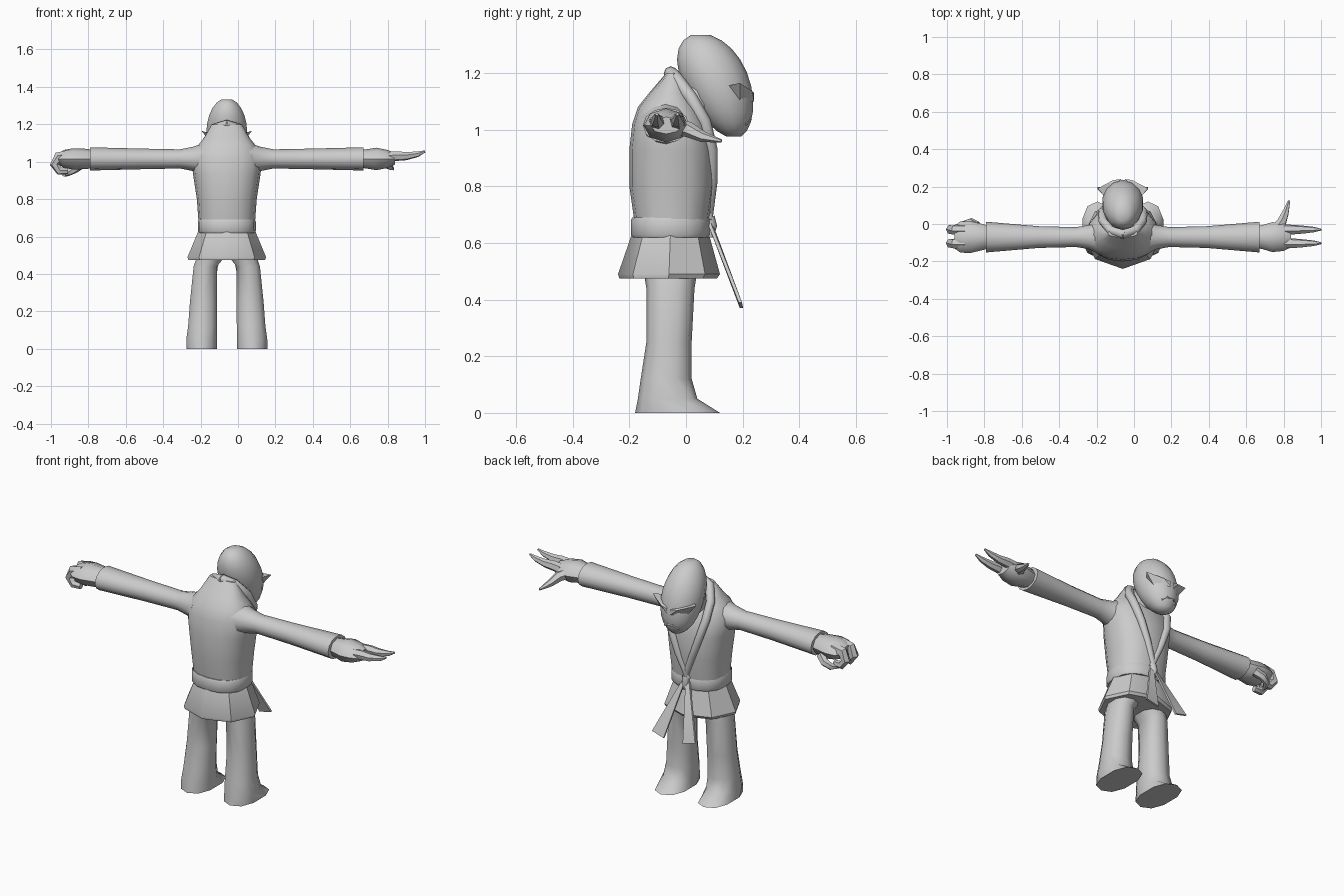
import bpy, bmesh, math
from mathutils import Vector

if "Cube" in bpy.data.objects:
    bpy.data.objects.remove(bpy.data.objects["Cube"])

MIDLINE = Vector((-.06, 0, 0))   # the body stands a little off centre
ARM_AXIS = Vector((0, -.07, 1.015))

grey = bpy.data.materials.new("plain_grey")
grey.use_nodes = True
grey.diffuse_color = (.6, .6, .6, 1)
shader = grey.node_tree.nodes["Principled BSDF"]
shader.inputs["Base Color"].default_value = grey.diffuse_color


def finish(name, bm, sharp_angle=50):
    """Turn a bmesh into a shaded object on the body's midline."""
    bmesh.ops.translate(bm, verts=bm.verts, vec=MIDLINE)
    bmesh.ops.recalc_face_normals(bm, faces=bm.faces)
    mesh = bpy.data.meshes.new(name)
    bm.to_mesh(mesh)
    bm.free()
    mesh.materials.append(grey)
    obj = bpy.data.objects.new(name, mesh)
    bpy.context.collection.objects.link(obj)
    bpy.ops.object.select_all(action='DESELECT')
    obj.select_set(True)
    bpy.context.view_layer.objects.active = obj
    bpy.ops.object.shade_smooth_by_angle(angle=math.radians(sharp_angle))


def oval(centre, across, along, sides, power=1):
    """Ring of points around a centre; a power below one makes it boxier."""
    def bend(value):
        return math.copysign(abs(value) ** power, value)
    turns = [math.tau * i / sides for i in range(sides)]
    return [centre + across * bend(math.cos(t)) + along * bend(math.sin(t))
            for t in turns]


def skin(name, loops, sharp_angle=50):
    """Bridge matching rings and cap both ends."""
    bm = bmesh.new()
    rings = [[bm.verts.new(point) for point in loop] for loop in loops]
    for low, high in zip(rings, rings[1:]):
        for i in range(len(low)):
            bm.faces.new((low[i - 1], low[i], high[i], high[i - 1]))
    bm.faces.new(rings[0])
    bm.faces.new(rings[-1])
    finish(name, bm, sharp_angle)


def upright(name, rings, sides=16, power=.85, sharp_angle=50):
    """Rings give height, back, front, and the two limits in x."""
    skin(name, [oval(Vector(((left + right) / 2, (back + front) / 2, z)),
                     Vector((0, (front - back) / 2, 0)),
                     Vector(((right - left) / 2, 0, 0)), sides, power)
                for z, back, front, left, right in rings], sharp_angle)


def symmetric(rings):
    """Expand height, back, front, half width into full rings."""
    return [(z, back, front, -half, half) for z, back, front, half in rings]


def limb(name, side, rings, sides=12):
    """Rings along the arm give distance, depth radius, height radius."""
    skin(name, [oval(ARM_AXIS + Vector((side * reach, 0, 0)),
                     Vector((0, depth, 0)), Vector((0, 0, height)), sides)
                for reach, depth, height in rings])


def tube(name, points, thickness, taper=0, sides=6, side=1):
    """Sweep a circle along points, narrowing towards the end."""
    path = [Vector((x * side, y, z)) for x, y, z in points]
    last = len(path) - 1
    loops, across = [], None
    for i, point in enumerate(path):
        ahead = (path[min(i + 1, last)] - path[max(i - 1, 0)]).normalized()
        across = ahead.orthogonal() if across is None else across
        across = (across - ahead * across.dot(ahead)).normalized()
        radius = thickness * (1 - taper * (i / last) ** 2)
        loops.append(oval(point, across * radius,
                          ahead.cross(across) * radius, sides))
    skin(name, loops)


def hull(name, points, side):
    bm = bmesh.new()
    for x, y, z in points:
        bm.verts.new((x * side, y, z))
    bmesh.ops.convex_hull(bm, input=bm.verts)
    finish(name, bm, 30)


# Jacket, belt and skirt
upright("jacket", symmetric([
    (.66, -.18, .08, .15), (.8, -.2, .1, .16), (.93, -.2, .1, .18),
    (1.02, -.19, .08, .19), (1.08, -.17, .05, .16), (1.13, -.13, .02, .12),
    (1.2, -.07, -.03, .08)]))
BELT_BACK, BELT_FRONT, BELT_HALF = -.19, .08, .15
upright("belt", symmetric([
    (z, BELT_BACK - swell, BELT_FRONT + swell, BELT_HALF + swell)
    for z, swell in ((.62, 0), (.63, .005), (.68, .005), (.69, 0))]))
upright("jacket_skirt", symmetric([
    (.475, -.235, .11, .205), (.49, -.24, .12, .21),
    (.635, BELT_BACK, BELT_FRONT, BELT_HALF)]),
    sides=8, power=1, sharp_angle=40)
tube("belt_knot", [(0, .08, .69), (0, .09, .66), (0, .085, .62)],
     thickness=.022, taper=.4, sides=8)

# Head: an egg leaning forward towards the chin
head_loops = []
for step in range(1, 12):
    lean = -math.cos(math.pi * step / 12)
    radius = math.sqrt(1 - lean * lean)
    head_loops.append(oval(
        Vector((0, .11 - .06 * lean, 1.155 + .185 * lean)),
        Vector((0, radius * (.12 + .018 * lean), 0)),
        Vector((radius * .112, 0, 0)), sides=14))
skin("head", head_loops)
tube("neck", [(0, -.02, 1.06), (0, .09, 1.15)], thickness=.085, sides=10)

# Frowning mouth
tube("mouth", [(x, .231 - 10 * x * x, 1.04 - 10 * x * x)
               for x in (-.045, -.02, .02, .045)], thickness=.006)

for label, side in (("left", 1), ("right", -1)):
    # Slanted brow ending in a point beside the head
    hull(label + "_brow", [
        (.01, .24, 1.1), (.01, .24, 1.13), (.135, .19, 1.165),
        (.1, .15, 1.155), (.075, .19, 1.09), (.05, .235, 1.135)], side)

    # Collar band running into the lapel
    tube(label + "_lapel", [
        (-.01, -.055, 1.2), (.065, -.035, 1.18), (.105, .015, 1.115),
        (.11, .065, 1.03), (.085, .09, .93), (.045, .092, .82),
        (-.01, .076, .68)], thickness=.025, taper=.3, sides=8, side=side)

    # Sleeve: blends into the shoulder and flares at the cuff
    limb(label + "_sleeve", side, [
        (.12, .095, .085), (.18, .065, .065), (.25, .053, .051),
        (.45, .058, .055), (.73, .082, .062)])

    # Trouser leg ending in the foot
    leg = [(0, -.18, .12, .05, .22), (.05, -.17, .04, .05, .22),
           (.12, -.16, .02, .05, .21), (.25, -.14, .02, .05, .2),
           (.44, -.14, .03, .05, .18), (.5, -.15, .04, 0, .16)]
    upright(label + "_leg", [(z, back, front, side * inner, side * outer)
                             for z, back, front, inner, outer in leg], sides=10)

    # Flat belt end widening as it hangs
    hull(label + "_belt_end", [
        (x, y + thick, z) for thick in (0, .012) for x, y, z in (
            (0, .078, .68), (.02, .076, .67),
            (.06, .19, .37), (.135, .186, .39))], side)

# Open hand
limb("open_palm", 1, [(.7, .055, .045), (.75, .065, .052), (.8, .08, .06),
                      (.86, .074, .048), (.9, .055, .03)], sides=8)
for label, y in (("front", -.103), ("back", -.03)):
    tube(label + "_straight_finger", [
        (.86, y, 1.025), (.91, y, 1.03), (.96, y, 1.03),
        (1.02, y, 1.04), (1.06, y, 1.055)], thickness=.028, taper=.8)
    # Matching finger of the closed hand
    tube(label + "_curled_finger", [
        (.84, y, 1.035), (.9, y, 1.025), (.92, y, .985),
        (.895, y, .95), (.85, y, .95)], thickness=.029, taper=.4, side=-1)
tube("open_thumb", [(.82, -.03, 1.01), (.85, .01, 1), (.87, .06, .975),
                    (.89, .125, .96)], thickness=.03, taper=.8)

# Closed fist
limb("fist_palm", -1, [(.7, .055, .045), (.75, .07, .054), (.82, .086, .057),
                       (.87, .082, .048), (.9, .06, .03)], sides=8)
tube("fist_thumb", [(.78, -.01, .985), (.815, .01, .96), (.85, 0, .94),
                    (.87, -.045, .93)], thickness=.025, taper=.6, side=-1)
